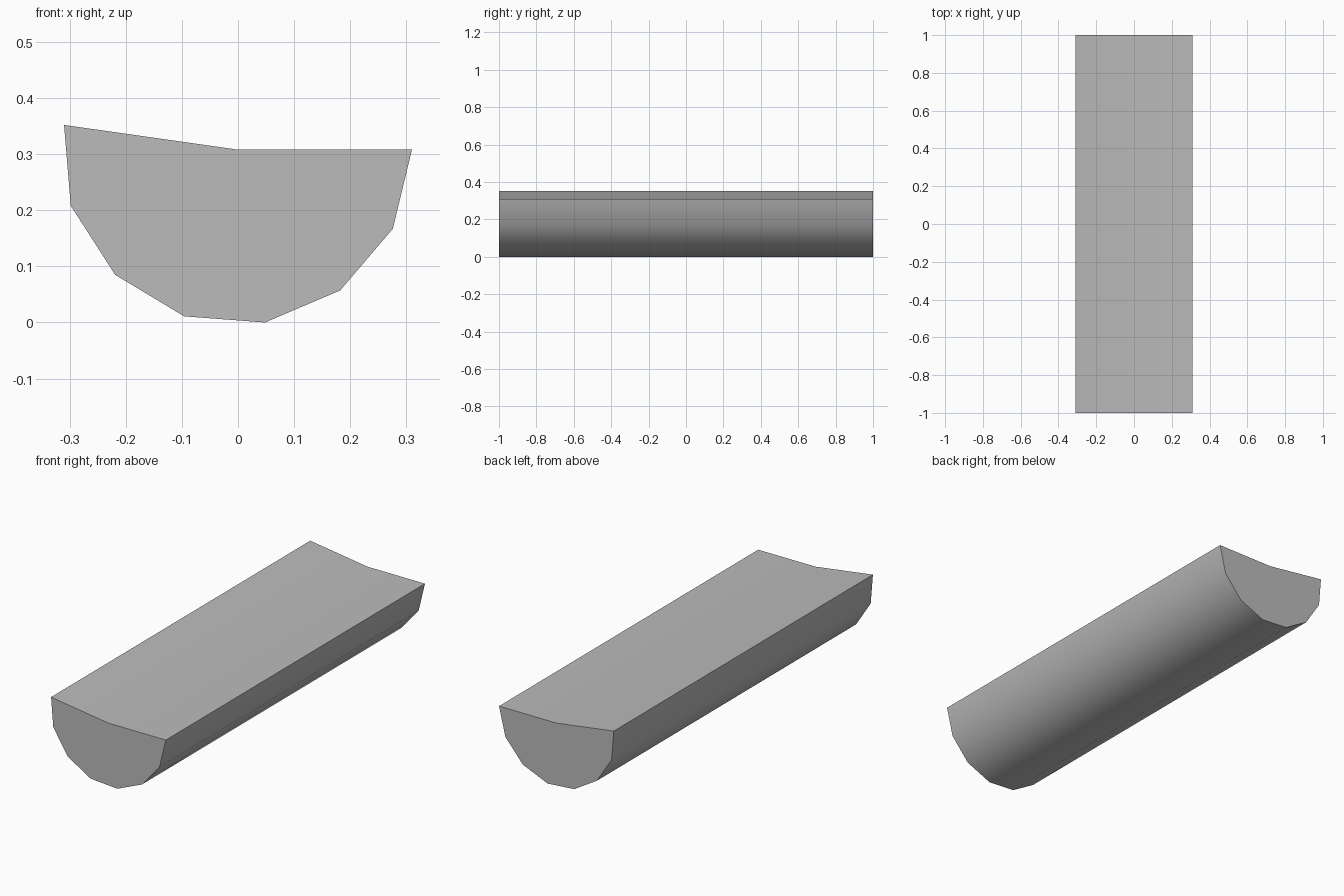
import bpy
import bmesh
import math

cube = bpy.data.objects.get("Cube")
if cube:
    bpy.data.objects.remove(cube, do_unlink=True)

# Plain grey finish
grey = bpy.data.materials.new("plain_grey")
grey.use_nodes = True
colour = (0.5, 0.5, 0.5, 1)
grey.diffuse_color = colour
grey.node_tree.nodes["Principled BSDF"].inputs["Base Color"].default_value = colour

# Half-round cross-section (x, z): rounded underside, then the bent top
profile = [(-0.31, 0.352), (-0.298, 0.208), (-0.219, 0.085), (-0.096, 0.011),
           (0.048, 0.0), (0.182, 0.057), (0.276, 0.167), (0.31, 0.308), (0, 0.308)]

# Extrude the section along the full length
bm = bmesh.new()
end = bm.faces.new([bm.verts.new((x, -1, z)) for x, z in profile])
result = bmesh.ops.extrude_face_region(bm, geom=[end], use_keep_orig=True)
moved = [v for v in result["geom"] if isinstance(v, bmesh.types.BMVert)]
bmesh.ops.translate(bm, verts=moved, vec=(0, 2, 0))
bmesh.ops.recalc_face_normals(bm, faces=bm.faces)

mesh = bpy.data.meshes.new("half_round_beam")
bm.to_mesh(mesh)
bm.free()
mesh.materials.append(grey)
beam = bpy.data.objects.new("half_round_beam", mesh)
bpy.context.collection.objects.link(beam)

# Smooth underside with crisp rims and ends
bpy.ops.object.select_all(action="DESELECT")
beam.select_set(True)
bpy.context.view_layer.objects.active = beam
bpy.ops.object.shade_smooth_by_angle(angle=math.radians(40))
